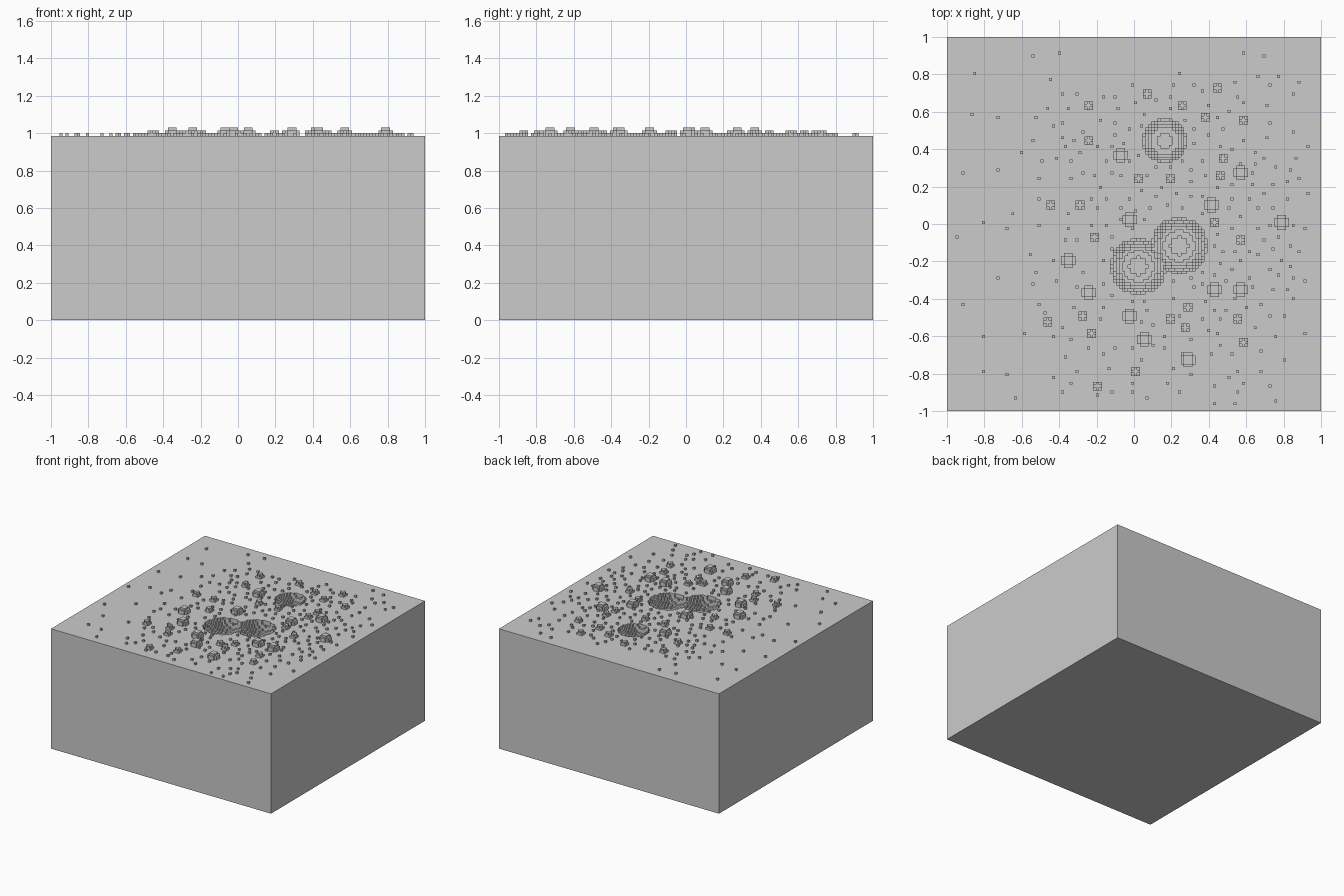
import bpy, bmesh, math, random

if "Cube" in bpy.data.objects:
    bpy.data.objects.remove(bpy.data.objects["Cube"])

U = 1 / 64          # size of one block unit
TOP = 63            # ground level in units


def make_object(name, bm):
    bmesh.ops.recalc_face_normals(bm, faces=bm.faces)
    mesh = bpy.data.meshes.new(name)
    bm.to_mesh(mesh)
    bm.free()
    obj = bpy.data.objects.new(name, mesh)
    bpy.context.collection.objects.link(obj)
    return obj


def square(h):
    return [(-h, -h), (h, -h), (h, h), (-h, h)]


def cross(a, b):
    """Square of half-width a with its corners notched back to b."""
    return [(-b, -a), (b, -a), (b, -b), (a, -b), (a, b), (b, b),
            (b, a), (-b, a), (-b, b), (-a, b), (-a, -b), (-b, -b)]


def prism(bm, outline, cx, cy, z0, z1):
    rings = [[bm.verts.new(((cx + x) * U, (cy + y) * U, z * U)) for x, y in outline]
             for z in (z0, z1)]
    n = len(outline)
    bm.faces.new(rings[0][::-1])
    bm.faces.new(rings[1])
    for i in range(n):
        j = (i + 1) % n
        bm.faces.new((rings[0][i], rings[0][j], rings[1][j], rings[1][i]))


def snap(v):
    return math.floor(v / U) + 0.5


def scatter(name, spots, layers):
    """Place a stack of (outline, bottom, top) layers at every spot."""
    bm = bmesh.new()
    for x, y in spots:
        for outline, z0, z1 in layers:
            prism(bm, outline, snap(x), snap(y), TOP + z0, TOP + z1)
    return make_object(name, bm)


# Ground block with stepped spherical craters (x, y, radius in units)
craters = [(10.5, 28.5, 7.5), (15.5, -7.5, 9.5), (1.5, -14.5, 9.5)]


def depth(x, y):
    d = 0
    for cx, cy, r in craters:
        rest = r * r - (x - cx) ** 2 - (y - cy) ** 2
        if rest > 0:
            d = max(d, math.floor(math.sqrt(rest)))
    return d


xs = [-64] + list(range(-9, 27)) + [64]
ys = [-64] + list(range(-25, 38)) + [64]
bm = bmesh.new()
cache = {}


def vert(x, y, z):
    key = (x, y, z)
    if key not in cache:
        cache[key] = bm.verts.new((x * U, y * U, z * U))
    return cache[key]


def face(*pts):
    bm.faces.new([vert(*p) for p in pts])


def cell_top(i, j):
    return TOP - depth((xs[i] + xs[i + 1]) / 2, (ys[j] + ys[j + 1]) / 2)


nx, ny = len(xs) - 1, len(ys) - 1
for i in range(nx):
    for j in range(ny):
        x0, x1, y0, y1 = xs[i], xs[i + 1], ys[j], ys[j + 1]
        z = cell_top(i, j)
        face((x0, y0, z), (x1, y0, z), (x1, y1, z), (x0, y1, z))
        # stepped crater walls, one unit per quad; normals face the lower cell
        if i + 1 < nx:
            zn = cell_top(i + 1, j)
            for k in range(min(z, zn), max(z, zn)):
                p = [(x1, y0, k), (x1, y1, k), (x1, y1, k + 1), (x1, y0, k + 1)]
                face(*(p if z > zn else p[::-1]))
        if j + 1 < ny:
            zn = cell_top(i, j + 1)
            for k in range(min(z, zn), max(z, zn)):
                p = [(x1, y1, k), (x0, y1, k), (x0, y1, k + 1), (x1, y1, k + 1)]
                face(*(p if z > zn else p[::-1]))
# outer sides and underside
face((-64, -64, 0), (64, -64, 0), *[(x, -64, TOP) for x in xs[::-1]])
face((64, 64, 0), (-64, 64, 0), *[(x, 64, TOP) for x in xs])
face((64, -64, 0), (64, 64, 0), *[(64, y, TOP) for y in ys[::-1]])
face((-64, 64, 0), (-64, -64, 0), *[(-64, y, TOP) for y in ys])
face((-64, 64, 0), (64, 64, 0), (64, -64, 0), (-64, -64, 0))
make_object("cratered_ground", bm)

# Boulders: five units wide, three high
boulders = [(-.35, -.2), (-.25, -.36), (-.02, .025), (-.02, -.485), (.05, -.615),
            (.295, -.725), (.43, -.345), (.575, -.345), (.79, .01), (.42, .095),
            (.575, .27), (-.065, .37)]
scatter("boulders", boulders, [(cross(2.5, 1.5), 0, 2), (square(1.5), 2, 3)])

# Stones: three units wide, two high
stones = [(-.24, .64), (.075, .7), (.25, .625), (.45, .725), (.38, .57), (.59, .555),
          (-.25, .44), (.475, .355), (.465, .25), (.02, .24), (.19, .24), (-.44, .1),
          (-.295, .1), (-.205, -.075), (.435, .015), (.565, -.09), (-.28, -.485),
          (-.455, -.53), (-.225, -.59), (.19, -.515), (.295, -.445), (.28, -.56),
          (.55, -.515), (.58, -.63), (.005, -.79), (-.195, -.86)]
scatter("stones", stones, [(square(1.5), 0, 1), (cross(1.5, .5), 1, 2)])

# Pebbles: single blocks, sparse on the left and dense around the craters
pebbles = [(-.4, .92), (-.54, .9), (-.85, .81), (-.87, .58), (-.72, .57), (-.6, .38),
           (-.72, .285), (-.51, .24), (-.91, .27), (-.95, -.07), (-.81, 0), (-.68, -.02),
           (-.55, -.17), (-.73, -.29), (-.91, -.43), (-.8, -.6), (-.81, -.79),
           (-.68, -.8), (-.63, -.93), (-.58, -.59), (-.39, -.56), (-.52, .57),
           (-.43, .53), (-.31, .7), (-.65, .05), (.88, .75), (.7, .9), (.58, .91)]
rng = random.Random(7)
for _ in range(6000):
    if len(pebbles) >= 270:
        break
    x, y = rng.gauss(.25, .4), rng.gauss(-.03, .45)
    if not (-.55 < x < .95 and -.97 < y < .84):
        continue
    clear = all(math.dist((x, y), p) > .055 for p in pebbles + stones + boulders)
    if clear and all(math.dist((x, y), (cx * U, cy * U)) > (r + 1.5) * U
                     for cx, cy, r in craters):
        pebbles.append((x, y))
scatter("pebbles", pebbles, [(square(.5), 0, 1)])
